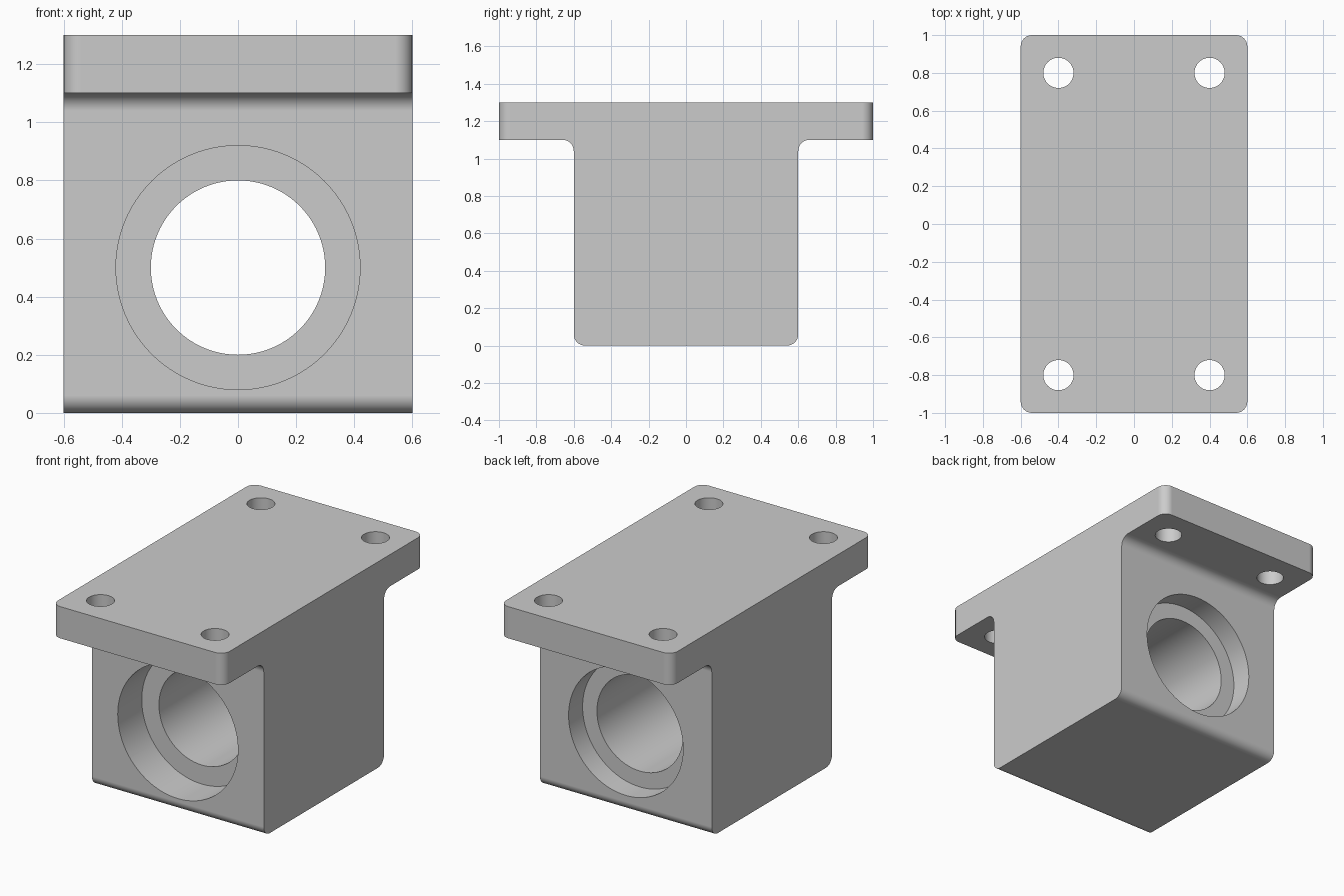
import bpy, bmesh, math
from mathutils import Matrix

cube = bpy.data.objects.get("Cube")
if cube:
    bpy.data.objects.remove(cube, do_unlink=True)

HALF_X, BODY_Y, PLATE_Y = 0.6, 0.6, 1.0
PLATE_Z, TOP_Z, FILLET = 1.1, 1.3, 0.06
BORE_Z = 0.5

grey = bpy.data.materials.new("plain grey")
grey.use_nodes = True
colour = (0.6, 0.6, 0.6, 1)
grey.diffuse_color = colour
grey.node_tree.nodes["Principled BSDF"].inputs["Base Color"].default_value = colour


def finish(bm, name):
    bmesh.ops.recalc_face_normals(bm, faces=bm.faces)
    mesh = bpy.data.meshes.new(name)
    bm.to_mesh(mesh)
    bm.free()
    mesh.materials.append(grey)
    obj = bpy.data.objects.new(name, mesh)
    bpy.context.collection.objects.link(obj)
    return obj


def cutter(name, radius, start, end, axis, segments):
    """Cylinder along y or z between the start and end points."""
    bm = bmesh.new()
    centre = [(a + b) / 2 for a, b in zip(start, end)]
    turn = Matrix.Rotation(math.pi / 2, 4, 'X') if axis == 'Y' else Matrix()
    depth = math.dist(start, end)
    bmesh.ops.create_cone(bm, cap_ends=True, segments=segments, radius1=radius,
                          radius2=radius, depth=depth,
                          matrix=Matrix.Translation(centre) @ turn)
    obj = finish(bm, name)
    obj.hide_render = True
    return obj


# T-shaped side profile, extruded across x
half = [(BODY_Y, 0), (BODY_Y, PLATE_Z), (PLATE_Y, PLATE_Z), (PLATE_Y, TOP_Z)]
profile = half + [(-y, z) for y, z in reversed(half)]
bm = bmesh.new()
face = bm.faces.new([bm.verts.new((-HALF_X, y, z)) for y, z in profile])
ext = bmesh.ops.extrude_face_region(bm, geom=[face])
moved = [v for v in ext["geom"] if isinstance(v, bmesh.types.BMVert)]
bmesh.ops.translate(bm, verts=moved, vec=(2 * HALF_X, 0, 0))


# Rounded block bottom, inner corners under the plate, and plate corners
def is_rounded(edge):
    a, b = (v.co for v in edge.verts)
    if abs(a.x - b.x) > 1:
        return abs(abs(a.y) - BODY_Y) < 0.01
    return abs(abs(a.y) - PLATE_Y) < 0.01 and abs(a.z - b.z) > 0.1


bmesh.ops.bevel(bm, geom=[e for e in bm.edges if is_rounded(e)], offset=FILLET,
                offset_type='OFFSET', segments=8, profile=0.5, affect='EDGES')
bracket = finish(bm, "bearing_bracket")

# Through bore, two unequal counterbores and four bolt holes
cutters = [
    cutter("bore_cutter", 0.3, (0, -0.8, BORE_Z), (0, 0.8, BORE_Z), 'Y', 96),
    cutter("front_counterbore_cutter", 0.42, (0, -0.8, BORE_Z), (0, -0.36, BORE_Z), 'Y', 96),
    cutter("back_counterbore_cutter", 0.4, (0, 0.46, BORE_Z), (0, 0.8, BORE_Z), 'Y', 96),
]
for x in (-0.4, 0.4):
    for y in (-0.8, 0.8):
        cutters.append(cutter("bolt_hole_cutter", 0.08, (x, y, 1), (x, y, 1.4), 'Z', 48))

bpy.ops.object.select_all(action='DESELECT')
bracket.select_set(True)
bpy.context.view_layer.objects.active = bracket
for tool in cutters:
    mod = bracket.modifiers.new(tool.name, 'BOOLEAN')
    mod.operation = 'DIFFERENCE'
    mod.solver = 'EXACT'
    mod.object = tool
    bpy.ops.object.modifier_apply(modifier=mod.name)
    bpy.data.objects.remove(tool, do_unlink=True)

# Smooth curves, crisp edges, flat large faces
bpy.ops.object.shade_smooth_by_angle(angle=math.radians(30))
weighted = bracket.modifiers.new("flat_faces", 'WEIGHTED_NORMAL')
weighted.keep_sharp = True
